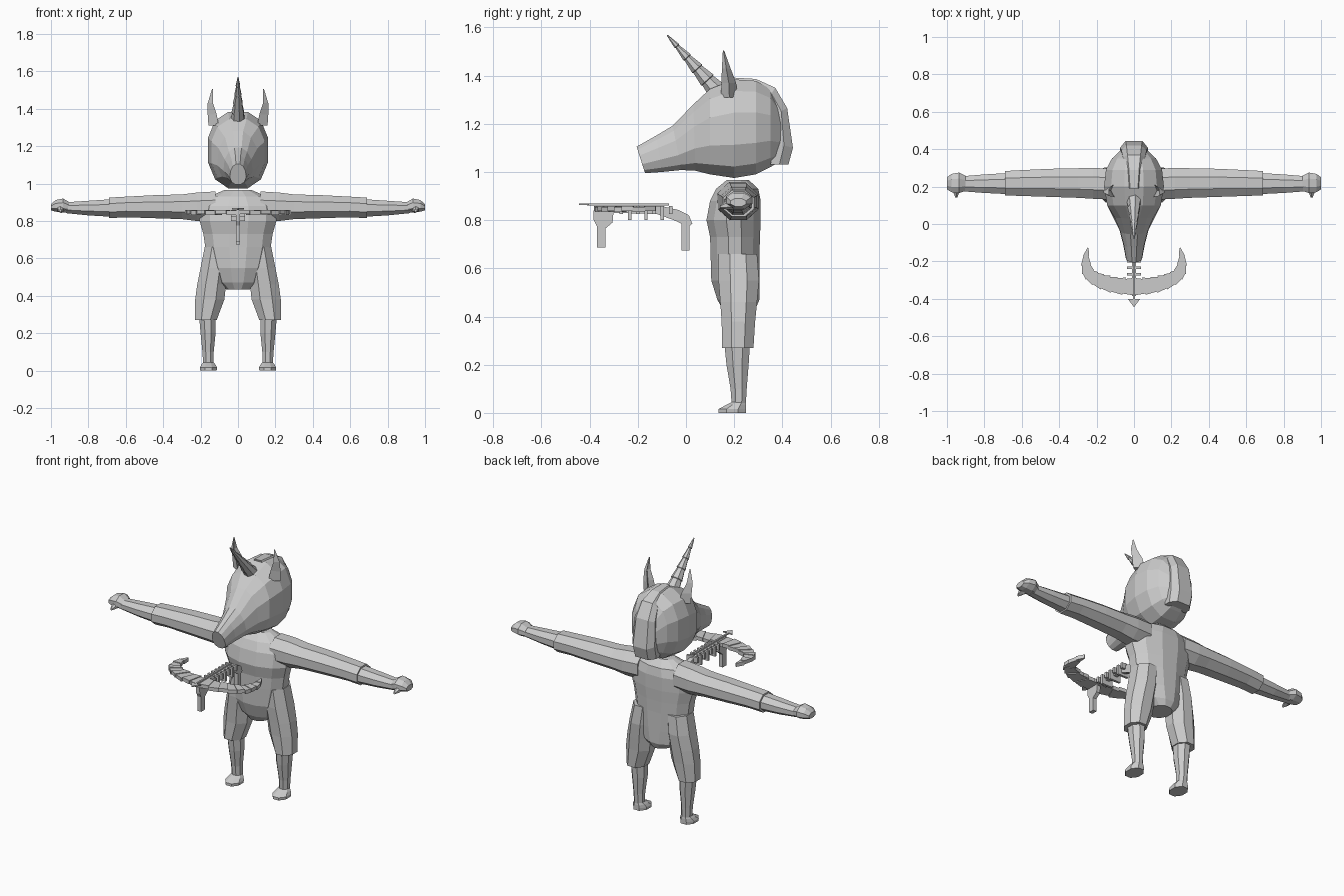
import bpy, bmesh, math
from mathutils import Vector

grey = bpy.data.materials.new("plain_grey")
grey.diffuse_color = (0.6, 0.6, 0.6, 1)


def finish(name, bm):
    bmesh.ops.recalc_face_normals(bm, faces=bm.faces)
    me = bpy.data.meshes.new(name)
    bm.to_mesh(me)
    bm.free()
    me.materials.append(grey)
    ob = bpy.data.objects.new(name, me)
    bpy.context.collection.objects.link(ob)
    return ob


def loft(name, rings):
    """Skin a list of equal-length point rings and cap both ends."""
    bm = bmesh.new()
    vs = [[bm.verts.new(p) for p in r] for r in rings]
    n = len(vs[0])
    for a, b in zip(vs, vs[1:]):
        for i in range(n):
            j = (i + 1) % n
            bm.faces.new((a[i], a[j], b[j], b[i]))
    bm.faces.new(vs[0])
    bm.faces.new(vs[-1])
    return finish(name, bm)


def oval(n, ru, rv, power=1.0):
    """Oval cross-section with flat sides facing the axes."""
    k = 1 / math.cos(math.pi / n)
    out = []
    for i in range(n):
        t = 2 * math.pi * (i + 0.5) / n
        c, s = math.cos(t) * k, math.sin(t) * k
        out.append((math.copysign(abs(c) ** power, c) * ru,
                    math.copysign(abs(s) ** power, s) * rv))
    return out


def upright(name, rows, n, s=1):
    """Rows: z, centre x, half x, front y, back y."""
    return loft(name, [[(s * (cx + u), (y0 + y1) / 2 + v, z)
                        for u, v in oval(n, hx, (y1 - y0) / 2)]
                       for z, cx, hx, y0, y1 in rows])


def sideways(name, rows, n, s=1):
    """Rows: x, front y, back y, low z, high z."""
    return loft(name, [[(s * x, (y0 + y1) / 2 + u, (z0 + z1) / 2 + v)
                        for u, v in oval(n, (y1 - y0) / 2, (z1 - z0) / 2)]
                       for x, y0, y1, z0, z1 in rows])


def extrude_yz(name, prof, hw):
    return loft(name, [[(x, y, z) for y, z in prof] for x in (-hw, hw)])


def box(name, x0, x1, y0, y1, z0, z1):
    return loft(name, [[(x0, y0, z), (x1, y0, z), (x1, y1, z), (x0, y1, z)]
                       for z in (z0, z1)])


# Torso
upright("torso", [
    (0.435, 0, 0.065, 0.15, 0.29), (0.47, 0, 0.11, 0.13, 0.305),
    (0.55, 0, 0.145, 0.105, 0.305), (0.66, 0, 0.175, 0.102, 0.305),
    (0.73, 0, 0.185, 0.10, 0.307), (0.80, 0, 0.205, 0.085, 0.31),
    (0.88, 0, 0.205, 0.10, 0.31), (0.93, 0, 0.155, 0.125, 0.30),
    (0.967, 0, 0.07, 0.17, 0.26)], 12)

for s, side in ((1, "left"), (-1, "right")):
    # Leg: trouser, shin and foot
    upright(side + "_trouser_leg", [
        (0.27, 0.172, 0.058, 0.15, 0.28), (0.38, 0.151, 0.078, 0.148, 0.287),
        (0.46, 0.141, 0.077, 0.142, 0.295), (0.55, 0.127, 0.073, 0.135, 0.303),
        (0.66, 0.112, 0.066, 0.135, 0.295)], 8, s)
    upright(side + "_shin", [
        (0.03, 0.158, 0.028, 0.19, 0.248), (0.10, 0.160, 0.030, 0.185, 0.252),
        (0.20, 0.160, 0.040, 0.168, 0.26), (0.28, 0.163, 0.044, 0.16, 0.265)], 8, s)
    upright(side + "_foot", [
        (0.0, 0.158, 0.044, 0.135, 0.25), (0.016, 0.158, 0.046, 0.135, 0.25),
        (0.032, 0.158, 0.038, 0.165, 0.25), (0.045, 0.158, 0.028, 0.19, 0.248)], 8, s)

    # Arm: sleeve, forearm, hand and thumb
    sideways(side + "_sleeve", [
        (0.12, 0.13, 0.295, 0.80, 0.958), (0.22, 0.135, 0.30, 0.80, 0.952),
        (0.30, 0.14, 0.298, 0.81, 0.942), (0.45, 0.145, 0.295, 0.815, 0.938),
        (0.60, 0.15, 0.288, 0.82, 0.93), (0.69, 0.153, 0.283, 0.815, 0.925)], 8, s)
    sideways(side + "_forearm", [
        (0.68, 0.16, 0.272, 0.823, 0.916), (0.80, 0.166, 0.265, 0.83, 0.908),
        (0.92, 0.175, 0.255, 0.842, 0.90)], 8, s)
    sideways(side + "_hand", [
        (0.90, 0.178, 0.258, 0.845, 0.90), (0.935, 0.165, 0.275, 0.845, 0.92),
        (0.975, 0.17, 0.268, 0.85, 0.912), (1.0, 0.185, 0.25, 0.857, 0.89)], 8, s)
    loft(side + "_thumb", [[(s * (x + u), y, z + v) for u, v in oval(6, r, r)]
                           for x, y, z, r in ((0.945, 0.20, 0.868, 0.022),
                                              (0.95, 0.168, 0.862, 0.015),
                                              (0.95, 0.142, 0.855, 0.006))])

    # Ear: leaf-shaped hollow cone
    loft(side + "_ear", [[(s * (x - w), y0, z), (s * (x + w), (y0 + y1) / 2, z),
                          (s * (x - w), y1, z), (s * (x - w * 0.3), (y0 + y1) / 2, z)]
                         for z, x, w, y0, y1 in (
                             (1.31, 0.13, 0.028, 0.145, 0.215),
                             (1.37, 0.138, 0.024, 0.147, 0.208),
                             (1.43, 0.148, 0.014, 0.149, 0.185),
                             (1.505, 0.137, 0.002, 0.153, 0.158))])

# Head; rows: low y, high y, low z, high z, half width
head_rows = [
    (-0.17, -0.205, 0.995, 1.105, 0.044), (-0.10, -0.125, 1.0, 1.15, 0.058),
    (-0.02, -0.055, 1.008, 1.192, 0.078), (0.04, 0.03, 1.005, 1.28, 0.112),
    (0.10, 0.10, 0.99, 1.345, 0.143), (0.20, 0.20, 0.975, 1.384, 0.160),
    (0.29, 0.29, 0.99, 1.378, 0.150), (0.35, 0.35, 1.02, 1.345, 0.118),
    (0.40, 0.40, 1.05, 1.26, 0.065)]
rings = []
for yl, yh, z0, z1, hw in head_rows:
    ring = []
    for u, v in oval(12, hw, 1.0, 0.85):
        v = max(-1, min(1, v))
        f = (v + 1) / 2
        taper = 1 - 0.25 * max(0, v) if yh < 0.05 else 1
        ring.append((u * taper, yl + (yh - yl) * f, z0 + (z1 - z0) * f))
    rings.append(ring)
loft("head", rings)

# Mane: strip over the back of the head; rows: outer y z, inner y z, half width
mane = [(0.19, 1.392, 0.20, 1.35, 0.035), (0.29, 1.386, 0.28, 1.33, 0.045),
        (0.37, 1.35, 0.34, 1.30, 0.058), (0.42, 1.265, 0.37, 1.24, 0.068),
        (0.444, 1.10, 0.37, 1.12, 0.075), (0.425, 1.03, 0.35, 1.03, 0.072)]
loft("mane", [[(-w, (yo + yi) / 2, (zo + zi) / 2), (-w * 0.6, yo, zo),
               (w * 0.6, yo, zo), (w, (yo + yi) / 2, (zo + zi) / 2),
               (w, yi, zi), (-w, yi, zi)] for yo, zo, yi, zi, w in mane])

# Horn: stepped tapering segments
base, tip = Vector((0, 0.13, 1.335)), Vector((0, -0.08, 1.57))
axis = (tip - base).normalized()
up = axis.cross(Vector((1, 0, 0)))
steps = []
for i in range(5):
    for t, g in ((i / 5, 1.0), ((i + 0.95) / 5, 0.97)):
        r = 0.033 * (1 - t) * g + 0.002 + (0.003 if g == 1.0 else 0)
        c = base.lerp(tip, t)
        steps.append([c + Vector((u, 0, 0)) + up * v for u, v in oval(7, r, r)])
loft("horn", steps)

# Crossbow limb: overlapping segments along a crescent
def crescent(t):
    a = t * math.radians(108)
    mid = Vector((0.258 * math.sin(a), -0.222 - 0.113 * math.cos(a)
                  + 0.06 * max(0, abs(t) - 0.7) / 0.3, 0))
    out = Vector((math.sin(a), -math.cos(a), 0)).normalized()
    return mid, out, 0.039 * (1 - abs(t) ** 3) + 0.003


segs = 18
for i in range(segs):
    lo, hi = -1 + 2 * i / segs, -1 + 2 * (i + 1) / segs
    pts = []
    for t, d in ((lo, 1), (lo, -1), (hi, -1), (hi, 1)):
        m, o, w = crescent(t)
        grow = 1.12 if (t == lo) == (hi > 0) else 0.95
        pts.append(m + o * d * w * grow)
    z0 = 0.833 + 0.004 * (i % 2)
    loft("bow_limb_segment", [[(p.x, p.y, z) for p in pts] for z in (z0, z0 + 0.022)])

# Crossbow stock, curving down into the rear handle
extrude_yz("stock", [(-0.375, 0.858), (-0.10, 0.858), (-0.03, 0.842), (0.012, 0.82),
                     (0.026, 0.785), (0.014, 0.775), (0.014, 0.675), (-0.018, 0.675),
                     (-0.018, 0.785), (-0.05, 0.80), (-0.12, 0.825), (-0.375, 0.833)], 0.012)
# Front grip
extrude_yz("front_grip", [(-0.385, 0.84), (-0.30, 0.84), (-0.305, 0.79), (-0.335, 0.765),
                          (-0.335, 0.687), (-0.37, 0.687), (-0.37, 0.775), (-0.383, 0.80)], 0.012)
# Ribs across the stock
for i in range(7):
    y = -0.275 + i * 0.034
    box("stock_rib", -0.037, 0.037, y, y + 0.014, 0.80 if i % 2 else 0.825, 0.858)

# Bolt and arrowhead
box("bolt_shaft", -0.005, 0.005, -0.41, -0.07, 0.86, 0.869)
loft("bolt_head", [[(-0.032, -0.402, z), (0.032, -0.402, z), (0.0, -0.445, z)]
                   for z in (0.862, 0.869)])
